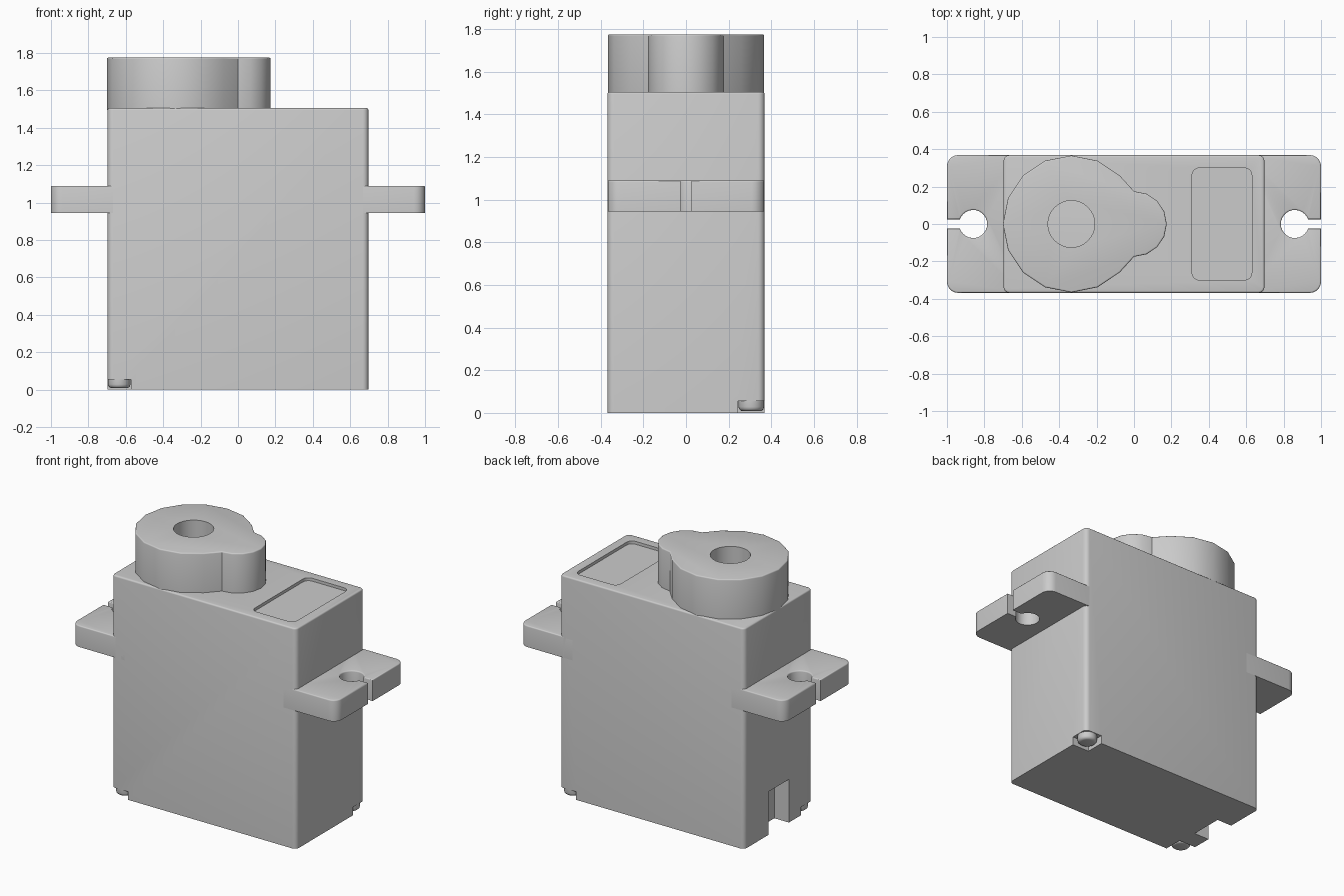
import bpy, bmesh
from math import sin, cos, pi, radians, asin

cube = bpy.data.objects.get("Cube")
if cube:
    bpy.data.objects.remove(cube, do_unlink=True)

grey = bpy.data.materials.new("housing grey")
grey.use_nodes = True
colour = (0.6, 0.6, 0.6, 1)
grey.diffuse_color = colour
grey.node_tree.nodes["Principled BSDF"].inputs["Base Color"].default_value = colour


def arc(cx, cy, r, a0, a1, n):
    """Points along an arc, angles in degrees."""
    angles = [radians(a0 + (a1 - a0) * i / n) for i in range(n + 1)]
    return [(cx + r * cos(a), cy + r * sin(a)) for a in angles]


def rounded_rect(x0, x1, y0, y1, r, n=4):
    return (arc(x1 - r, y1 - r, r, 0, 90, n) + arc(x0 + r, y1 - r, r, 90, 180, n)
            + arc(x0 + r, y0 + r, r, 180, 270, n) + arc(x1 - r, y0 + r, r, 270, 360, n))


def rect(x0, x1, y0, y1):
    return [(x0, y0), (x1, y0), (x1, y1), (x0, y1)]


def prism(name, outline, z0, z1, top=0.0, bottom=0.0):
    """Extrude an outline upwards and round its top or bottom rim."""
    bm = bmesh.new()
    base = bm.faces.new([bm.verts.new((x, y, z0)) for x, y in outline])
    side = bmesh.ops.extrude_face_region(bm, geom=[base], use_keep_orig=True)
    for v in side["geom"]:
        if isinstance(v, bmesh.types.BMVert):
            v.co.z = z1
    bmesh.ops.recalc_face_normals(bm, faces=bm.faces[:])
    for z, width in ((z1, top), (z0, bottom)):
        if width:
            rim = [e for e in bm.edges if all(abs(v.co.z - z) < 1e-5 for v in e.verts)]
            bmesh.ops.bevel(bm, geom=rim, offset=width, segments=3, profile=0.5,
                            affect='EDGES', clamp_overlap=True)
    mesh = bpy.data.meshes.new(name)
    bm.to_mesh(mesh)
    bm.free()
    mesh.materials.append(grey)
    ob = bpy.data.objects.new(name, mesh)
    bpy.context.collection.objects.link(ob)
    return ob


def activate(ob):
    bpy.ops.object.select_all(action='DESELECT')
    ob.select_set(True)
    bpy.context.view_layer.objects.active = ob


def cut(ob, outline, z0, z1):
    cutter = prism("cutter", outline, z0, z1)
    cutter.hide_render = True
    mod = ob.modifiers.new("cut", 'BOOLEAN')
    mod.operation = 'DIFFERENCE'
    mod.solver = 'EXACT'
    mod.object = cutter
    activate(ob)
    bpy.ops.object.modifier_apply(modifier=mod.name)
    bpy.data.objects.remove(cutter, do_unlink=True)


HX, HY, TOP = 0.697, 0.368, 1.505
parts = []

# Main case with label recess and cable slot
body = prism("body", rounded_rect(-HX, HX, -HY, HY, 0.03), 0, TOP, top=0.01)
cut(body, rounded_rect(0.31, 0.63, -0.3, 0.3, 0.04), TOP - 0.02, TOP + 0.1)
cut(body, rect(-HX - 0.1, -HX + 0.11, -0.115, 0.105), -0.1, 0.295)
parts.append(body)

# Screws set into two opposite bottom corners
for s, label in ((1, "back_left"), (-1, "front_right")):
    inner_x, inner_y = s * (HX - 0.125), s * (HY - 0.125)
    outer_x, outer_y = s * (HX + 0.1), s * (HY + 0.1)
    cut(body, rect(*sorted((inner_x, outer_x)), *sorted((inner_y, outer_y))), -0.1, 0.055)
    centre = s * (HX - 0.062), s * (HY - 0.062)
    parts.append(prism(label + "_screw", arc(*centre, 0.06, 0, 345, 23), 0.008, 0.06,
                       bottom=0.02))

# Mounting ears with open keyholes
gap, hole_r, hole_x, corner = 0.025, 0.075, 0.86, 0.06
a = asin(gap / hole_r) * 180 / pi
ear = ([(0.6, -HY)] + arc(1 - corner, corner - HY, corner, -90, 0, 5) + [(1, -gap)]
       + arc(hole_x, 0, hole_r, 360 - a, a, 24)
       + [(1, gap)] + arc(1 - corner, HY - corner, corner, 0, 90, 5) + [(0.6, HY)])
for s, label in ((1, "left"), (-1, "right")):
    parts.append(prism(label + "_mounting_ear", [(s * x, y) for x, y in ear],
                       0.945, 1.09, top=0.008))

# Gear turret with a small side lobe and a shaft hole
gear_x = -0.335
outline = arc(gear_x, 0, 0.366, 45, 315, 12) + arc(0, 0, 0.175, -90, 90, 8)
turret = prism("gear_turret", outline, TOP - 0.01, 1.775, top=0.008)
cut(turret, arc(gear_x, 0, 0.125, 0, 348.75, 31), 1.4, 1.9)
parts.append(turret)

for part in parts:
    activate(part)
    bpy.ops.object.shade_smooth_by_angle(angle=radians(32))
